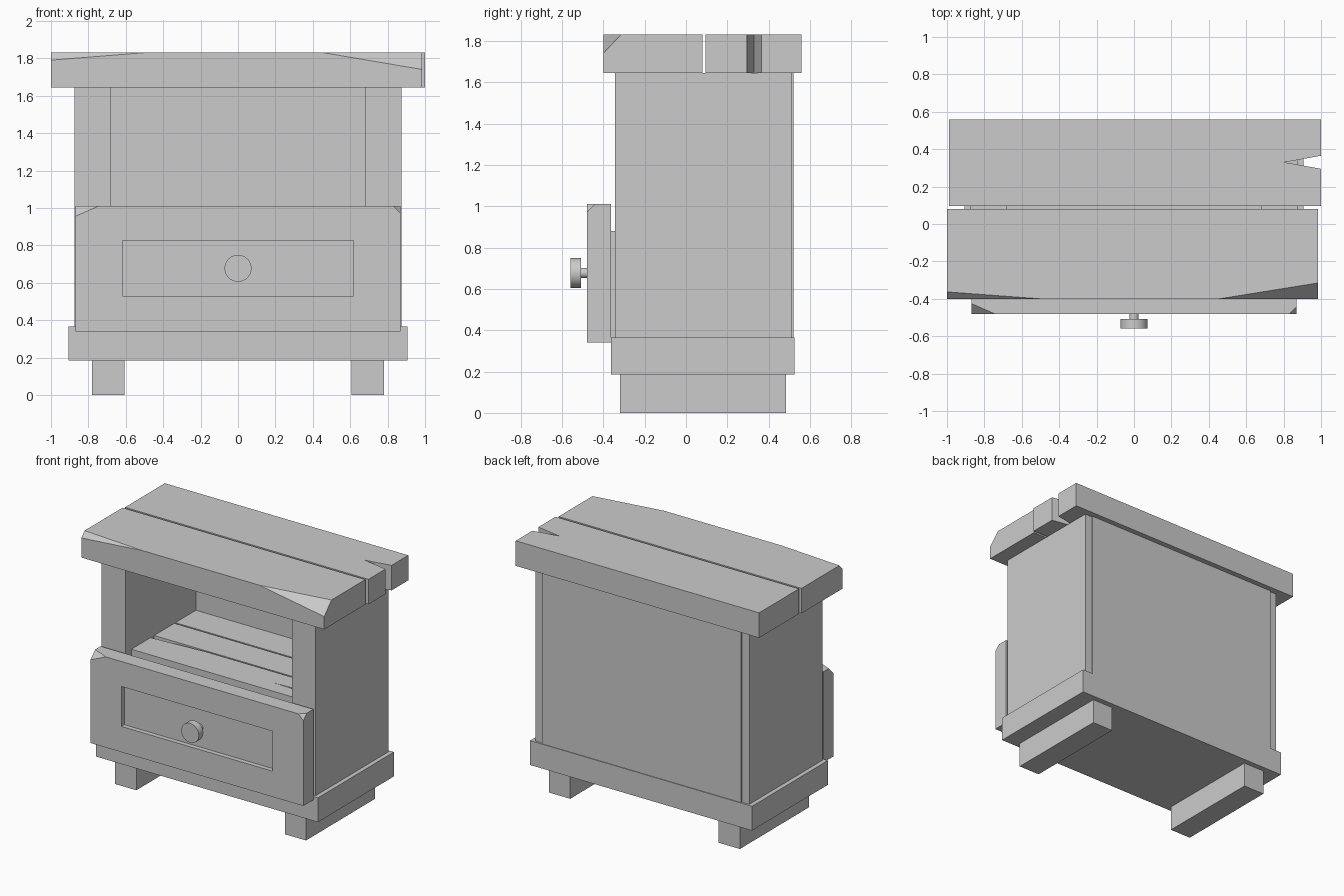
import bpy
import bmesh
from mathutils import Vector

if "Cube" in bpy.data.objects:
    bpy.data.objects.remove(bpy.data.objects["Cube"], do_unlink=True)

GREY = (0.6, 0.6, 0.6, 1.0)
grey = bpy.data.materials.new("plain_grey")
grey.use_nodes = True
grey.diffuse_color = GREY
grey.node_tree.nodes["Principled BSDF"].inputs["Base Color"].default_value = GREY


def finish(name, bm):
    bmesh.ops.recalc_face_normals(bm, faces=bm.faces)
    mesh = bpy.data.meshes.new(name)
    bm.to_mesh(mesh)
    bm.free()
    mesh.materials.append(grey)
    obj = bpy.data.objects.new(name, mesh)
    bpy.context.collection.objects.link(obj)
    return obj


def plank(outline, z0, z1):
    """Extrude a plan outline upwards."""
    bm = bmesh.new()
    face = bm.faces.new([bm.verts.new((x, y, z0)) for x, y in outline])
    top = bmesh.ops.extrude_face_region(bm, geom=[face])["geom"]
    verts = [v for v in top if isinstance(v, bmesh.types.BMVert)]
    bmesh.ops.translate(bm, verts=verts, vec=(0, 0, z1 - z0))
    bmesh.ops.recalc_face_normals(bm, faces=bm.faces)
    return bm


def block(x0, x1, y0, y1, z0, z1):
    return plank([(x0, y0), (x1, y0), (x1, y1), (x0, y1)], z0, z1)


def box(name, *size):
    return finish(name, block(*size))


def chop_corner(bm, corner, dx, dy, dz):
    """Slice off one corner, given the cut length along each edge."""
    c = Vector(corner)
    normal = Vector((-1 / dx, -1 / dy, 1 / dz))
    normal = Vector((-1 / dx, -1 / dy, -1 / dz))
    cut = bmesh.ops.bisect_plane(
        bm, geom=bm.verts[:] + bm.edges[:] + bm.faces[:],
        plane_co=c + Vector((dx, 0, 0)), plane_no=normal, clear_outer=True)
    edges = [e for e in cut["geom_cut"] if isinstance(e, bmesh.types.BMEdge)]
    bmesh.ops.holes_fill(bm, edges=edges)


# Top boards: the front one has worn corners, the back one is split
front = block(-1, 0.985, -0.4, 0.08, 1.645, 1.83)
chop_corner(front, (-1, -0.4, 1.83), 0.5, 0.037, -0.04)
chop_corner(front, (0.985, -0.4, 1.83), -0.53, 0.085, -0.09)
finish("top_board_front", front)
finish("top_board_back", plank(
    [(-0.99, 0.095), (1, 0.095), (1, 0.295), (0.805, 0.33),
     (1, 0.365), (1, 0.56), (-0.99, 0.56)], 1.645, 1.83))

# Carcass: thick sides, back, base and runner feet
for side, s in (("left", 1), ("right", -1)):
    box(side + "_side", *sorted((s * 0.68, s * 0.875)), -0.343, 0.51, 0.365, 1.645)
    box(side + "_foot", *sorted((s * 0.607, s * 0.78)), -0.32, 0.485, 0, 0.185)
box("back_panel", -0.815, 0.815, 0.48, 0.52, 0.365, 1.645)
box("base", -0.907, 0.907, -0.362, 0.525, 0.185, 0.365)

# Shelf boards, the front one cracked at both ends
finish("shelf_board_front", plank(
    [(-0.68, -0.274), (0.68, -0.274), (0.68, -0.17), (0.41, -0.163),
     (0.68, -0.15), (0.68, -0.02), (-0.25, -0.02), (-0.68, -0.05)],
    0.955, 1.005))
box("shelf_board_middle", -0.68, 0.68, -0.008, 0.228, 0.955, 1.005)
box("shelf_board_back", -0.68, 0.68, 0.24, 0.48, 0.955, 1.005)

# Drawer box behind the drawer front
box("drawer_box", -0.66, 0.66, -0.362, 0.44, 0.365, 0.88)

# Drawer front with a sunken panel and worn upper corners
drawer = block(-0.87, 0.87, -0.48, -0.362, 0.34, 1.01)
panel = min(drawer.faces, key=lambda f: f.calc_center_median().y)
bmesh.ops.inset_individual(drawer, faces=[panel], thickness=0.1)
for v in panel.verts:
    v.co.x = 0.617 if v.co.x > 0 else -0.617
    v.co.z = 0.825 if v.co.z > 0.675 else 0.53
sunk = bmesh.ops.extrude_discrete_faces(drawer, faces=[panel])["faces"][0]
bmesh.ops.translate(drawer, verts=sunk.verts[:], vec=(0, 0.035, 0))
chop_corner(drawer, (-0.87, -0.48, 1.01), 0.125, 0.055, -0.055)
chop_corner(drawer, (0.87, -0.48, 1.01), -0.04, 0.04, -0.04)
finish("drawer_front", drawer)

# Round knob on a short stem
for name, radius, y0, y1 in (("knob", 0.072, -0.56, -0.508),
                             ("knob_stem", 0.025, -0.51, -0.44)):
    bpy.ops.mesh.primitive_cylinder_add(
        vertices=32, radius=radius, depth=y1 - y0,
        location=(0, (y0 + y1) / 2, 0.677), rotation=(1.5708, 0, 0))
    knob = bpy.context.object
    knob.name = name
    knob.data.materials.append(grey)
    bpy.ops.object.shade_smooth_by_angle()
